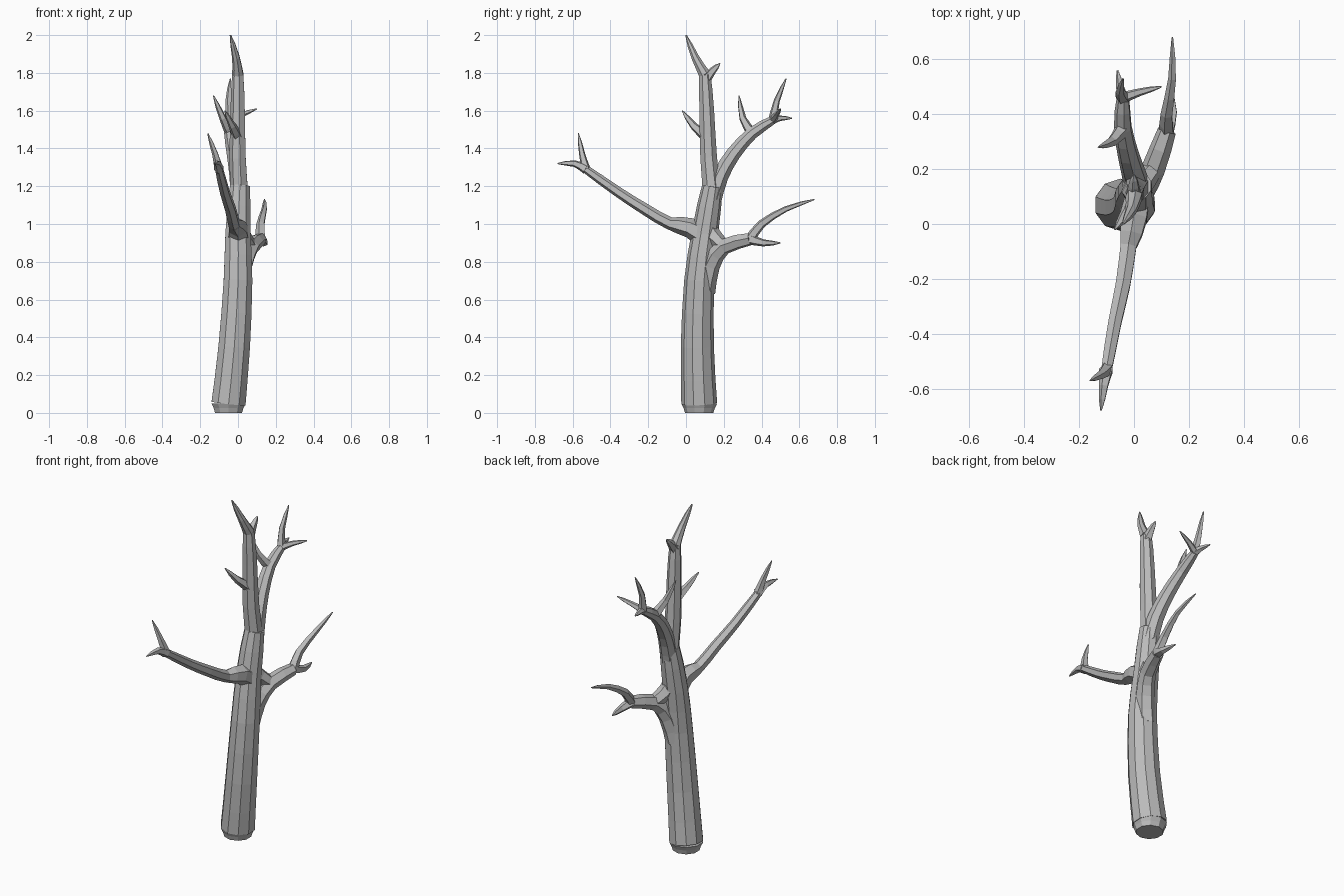
import bpy
import bmesh
from math import cos, sin, tau
from mathutils import Vector

cube = bpy.data.objects.get("Cube")
if cube:
    bpy.data.objects.remove(cube, do_unlink=True)

# One bare grey wood colour
wood = bpy.data.materials.new("grey_wood")
wood.use_nodes = True
colour = (.5, .5, .5, 1)
wood.diffuse_color = colour
wood.node_tree.nodes["Principled BSDF"].inputs["Base Color"].default_value = colour


def smooth_path(points):
    """Add a curved midpoint to every span of the path."""
    points = [Vector(point) for point in points]
    last = len(points) - 1
    path = []
    for index in range(last):
        start, end = points[index], points[index + 1]
        before, after = points[max(index - 1, 0)], points[min(index + 2, last)]
        middle = (start + end) / 2
        path += [start, middle + (start + end - before - after) / 16]
    return path + [points[last]]


def limb(name, base_radius, tip_radius, points, sides=6):
    """Faceted tube along a smoothed path, tapering from base to tip."""
    bm = bmesh.new()
    path = smooth_path(points)
    last = len(path) - 1
    side = Vector((1, 0, 0))
    rings = []
    for index, centre in enumerate(path):
        along = (path[min(index + 1, last)] - path[max(index - 1, 0)]).normalized()
        side = (side - along * side.dot(along)).normalized()
        other = along.cross(side)
        taper = (1 - index / last) ** .7
        radius = tip_radius + (base_radius - tip_radius) * taper
        ring = []
        for corner in range(sides):
            angle = tau * (corner + .5) / sides
            ring.append(bm.verts.new(centre + radius * (side * cos(angle) + other * sin(angle))))
        rings.append(ring)
    for low, high in zip(rings, rings[1:]):
        for corner in range(sides):
            following = (corner + 1) % sides
            bm.faces.new((low[corner], low[following], high[following], high[corner]))
    bm.faces.new(rings[0])
    bm.faces.new(rings[-1])
    bmesh.ops.recalc_face_normals(bm, faces=bm.faces)
    mesh = bpy.data.meshes.new(name)
    bm.to_mesh(mesh)
    bm.free()
    mesh.materials.append(wood)
    bpy.context.collection.objects.link(bpy.data.objects.new(name, mesh))


def twig(name, base_radius, start, *bends):
    """Thin limb that ends in a point."""
    limb(name, base_radius, .003, (start, *bends), sides=5)


# Trunk with a chamfered foot
foot = (-.05, .07, .05)
crotch = (.01, .14, 1.2)
limb("trunk_foot", .075, .095, [(-.05, .07, 0), foot], sides=10)
limb("trunk", .095, .055, [foot, (-.02, .06, .35), (0, .07, .7), (0, .1, .95), crotch], sides=10)

# Leading stem and its twigs
stem_top = (0, .1, 1.79)
limb("leading_stem", .05, .031, [(.01, .14, 1.15), (0, .12, 1.35), (0, .11, 1.6), stem_top], sides=7)
limb("leading_stem_tip", .032, .004, [stem_top, (-.01, .05, 1.88), (-.04, 0, 2)], sides=7)
twig("stem_upper_twig", .032, (0, .1, 1.76), (0, .14, 1.81), (0, .18, 1.85))
twig("stem_lower_twig", .032, (0, .11, 1.46), (-.03, .04, 1.52), (-.07, -.02, 1.6))

# Front limb, flared at the trunk and forked at the end
front_fork = (-.1, -.53, 1.29)
front_shoulder = (-.02, -.08, 1)
limb("front_limb_collar", .065, .034, [(0, .1, .93), (0, .02, .98), front_shoulder])
limb("front_limb", .036, .022, [(0, .05, .97), front_shoulder, (-.04, -.22, 1.08),
                                (-.07, -.36, 1.17), front_fork])
twig("front_limb_tip", .028, front_fork, (-.11, -.59, 1.32), (-.12, -.68, 1.32))
twig("front_limb_twig", .026, front_fork, (-.12, -.55, 1.37), (-.16, -.57, 1.48))

# Back limb, rooted low on the trunk and forked
back_fork = (.12, .34, .92)
back_shoulder = (.07, .2, .88)
limb("back_limb", .055, .034, [(0, .1, .64), (.03, .13, .78), back_shoulder, back_fork])
limb("back_limb_collar", .05, .035, [(0, .1, 1), (.03, .15, .93), back_shoulder])
twig("back_limb_tip", .03, back_fork, (.12, .4, 1), (.14, .53, 1.08), (.14, .68, 1.13))
twig("back_limb_twig", .03, back_fork, (.14, .41, .9), (.13, .5, .9))

# Upper limb with four twigs
inner_fork = (-.04, .35, 1.48)
outer_fork = (-.04, .46, 1.55)
limb("upper_limb", .05, .023, [(.01, .14, 1.13), (0, .18, 1.25), (-.02, .25, 1.37),
                               inner_fork, outer_fork], sides=7)
twig("upper_limb_tip", .023, outer_fork, (-.05, .5, 1.56), (-.06, .56, 1.56))
twig("upper_limb_inner_twig", .03, inner_fork, (-.08, .3, 1.56), (-.13, .28, 1.68))
twig("upper_limb_tall_twig", .026, outer_fork, (-.05, .48, 1.65), (-.04, .53, 1.77))
twig("upper_limb_side_twig", .022, outer_fork, (.02, .48, 1.58), (.1, .5, 1.61))
